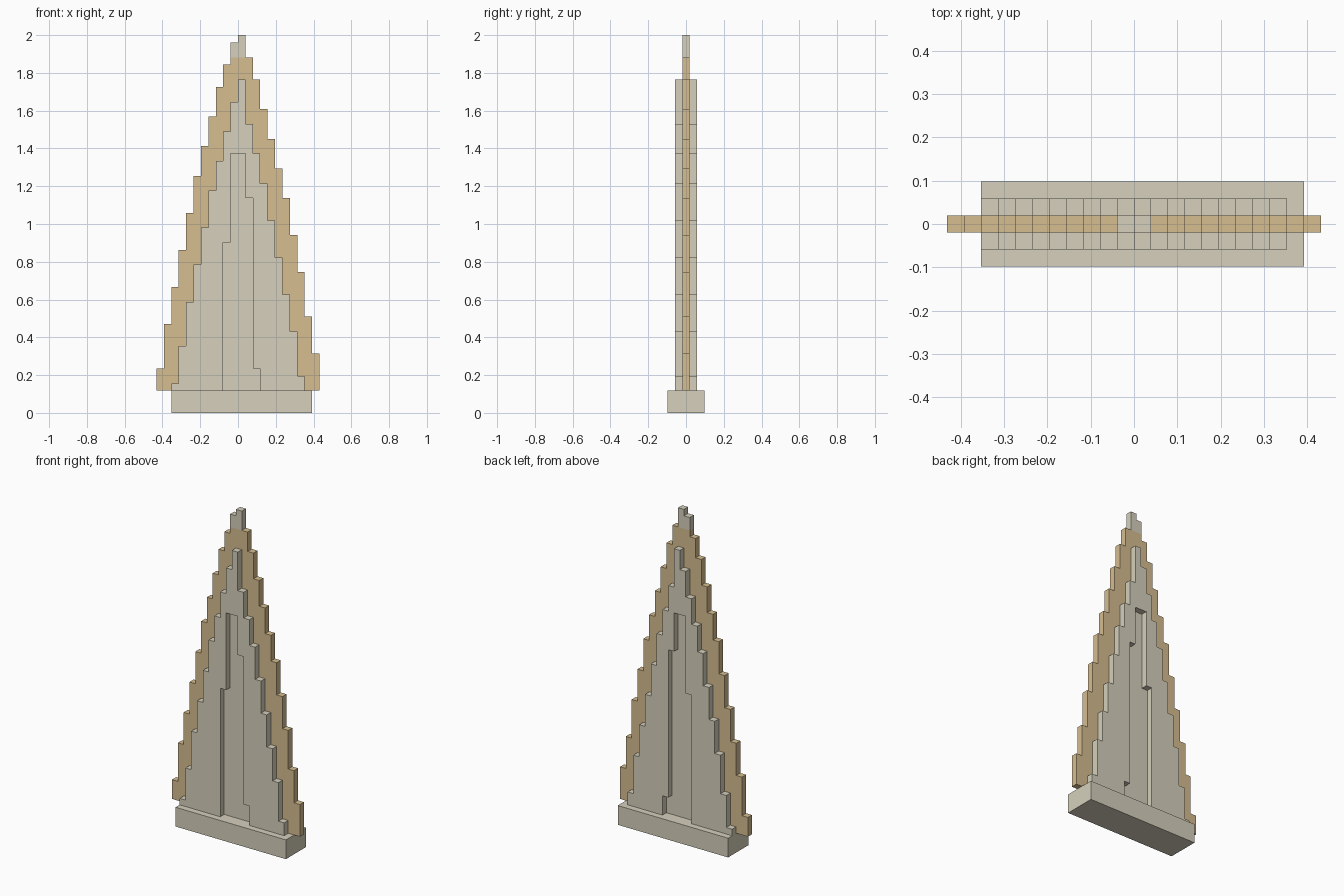
import bpy, bmesh

U = 2 / 51  # size of one block

cube = bpy.data.objects.get("Cube")
if cube:
    bpy.data.objects.remove(cube, do_unlink=True)


def material(name, rgb):
    mat = bpy.data.materials.new(name)
    mat.use_nodes = True
    mat.diffuse_color = (*rgb, 1)
    mat.node_tree.nodes["Principled BSDF"].inputs["Base Color"].default_value = (*rgb, 1)
    return mat


STONE = material("pale grey stone", (0.67, 0.63, 0.50))
TAN = material("tan sandstone", (0.67, 0.51, 0.28))


def steps(first, tops, floor):
    """Stepped outline over one-block columns, left to right, in blocks."""
    pts = [(first, floor)]
    for i, top in enumerate(tops):
        if pts[-1][1] != top:
            pts.append((first + i, top))
        else:
            pts.pop()
        pts.append((first + i + 1, top))
    return pts + [(first + len(tops), floor)]


def slab(name, outline, y0, y1, mat):
    """Extrude an x-z outline from y0 to y1, all in blocks."""
    bm = bmesh.new()
    face = bm.faces.new([bm.verts.new((x * U, y0 * U, z * U)) for x, z in outline])
    grown = bmesh.ops.extrude_face_region(bm, geom=[face])["geom"]
    bmesh.ops.translate(bm, vec=(0, (y1 - y0) * U, 0),
                        verts=[g for g in grown if isinstance(g, bmesh.types.BMVert)])
    bmesh.ops.recalc_face_normals(bm, faces=bm.faces)
    mesh = bpy.data.meshes.new(name)
    bm.to_mesh(mesh)
    bm.free()
    mesh.materials.append(mat)
    obj = bpy.data.objects.new(name, mesh)
    bpy.context.collection.objects.link(obj)


# Plinth
slab("plinth", steps(-9, [3] * 19, 0), -2.5, 2.5, STONE)

# Thin tan core that rims the spire, with a stone tip
core = [6, 12, 17, 22, 27, 32, 36, 40, 44, 47, 48,
        48, 48, 45, 41, 37, 33, 29, 24, 19, 13, 8]
slab("tan_core", steps(-11, core, 3), -0.5, 0.5, TAN)
slab("spire_tip", steps(-1, [50, 51], 48), -0.5, 0.5, STONE)

# Stone facades on both sides, each with a stepped doorway notch
facade = [4, 9, 15, 20, 25, 30, 34, 38, 42, 45, 39, 35, 31, 26, 21, 16, 11, 5]
doorway = steps(-2, [23, 35, 35, 29, 6], 3)
outline = steps(-9, facade, 3) + doorway[::-1]
for name, side in (("front", -1), ("back", 1)):
    slab(name + "_facade", outline, side * 0.5, side * 1.5, STONE)
    # Stone panel at the back of the doorway
    slab(name + "_door_panel", doorway, side * 0.48, side * 0.53, STONE)
